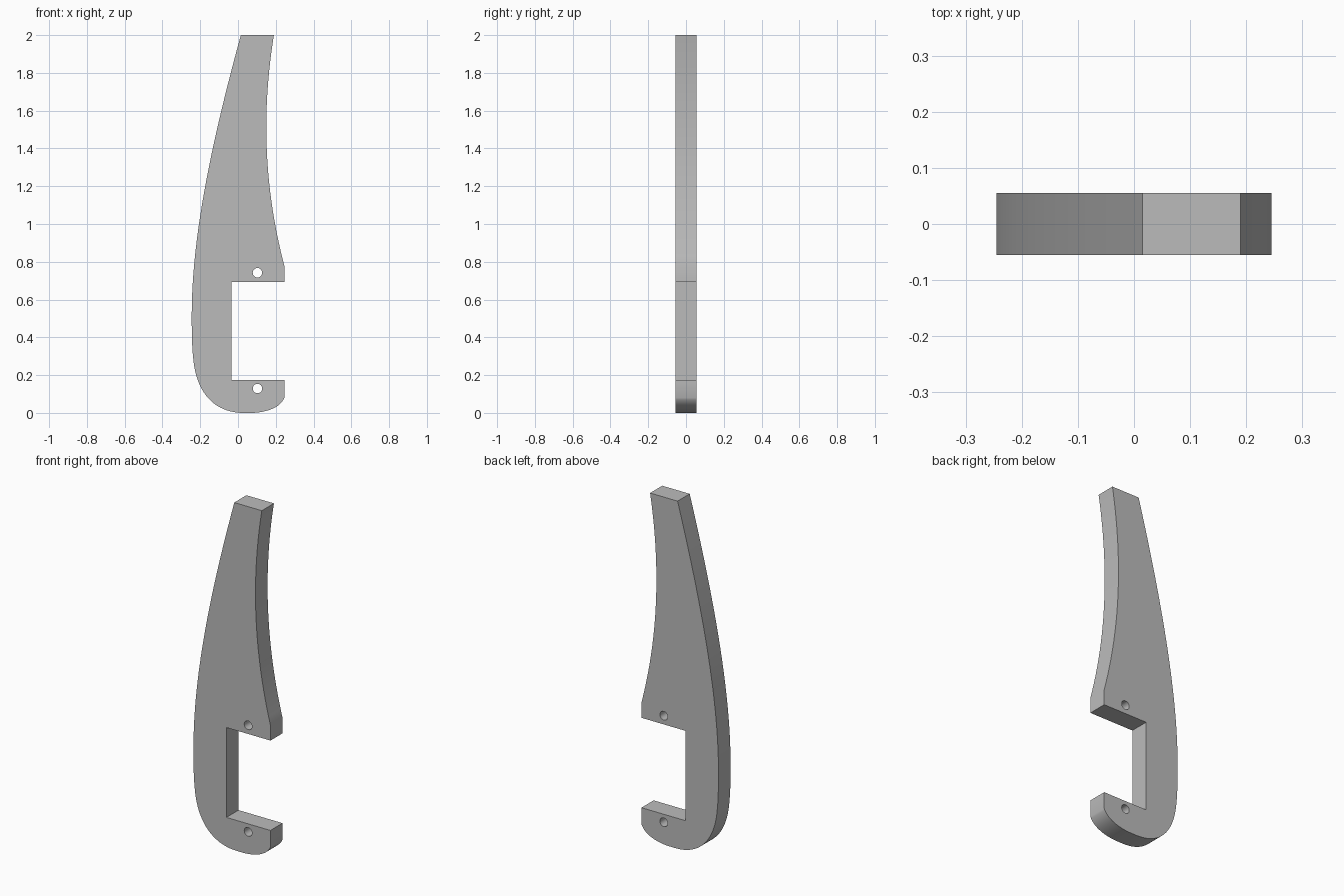
import bpy
import math
from mathutils import Vector
from mathutils.geometry import interpolate_bezier

HALF_THICKNESS = 0.055

cube = bpy.data.objects.get("Cube")
if cube:
    bpy.data.objects.remove(cube, do_unlink=True)


def arc(a, b, c, d, steps=20):
    """Points along a cubic curve in the x-z profile."""
    return interpolate_bezier(*[Vector(p) for p in (a, b, c, d)], steps)


def circle(x, z, radius, sides=24):
    angles = [math.tau * i / sides for i in range(sides)]
    return [(x + radius * math.cos(t), z + radius * math.sin(t)) for t in angles]


# Outer profile: curved back, rounded foot, square jaw, hollow front edge
outline = []
outline += arc((0.015, 2), (-0.13, 1.47), (-0.245, 0.95), (-0.245, 0.52), 32)
outline += arc((-0.245, 0.52), (-0.245, 0.43), (-0.245, 0.35), (-0.235, 0.27), 8)[1:]
outline += arc((-0.235, 0.27), (-0.215, 0.10), (-0.12, 0), (0.03, 0), 24)[1:]
outline += arc((0.08, 0), (0.16, 0.005), (0.225, 0.03), (0.245, 0.08), 16)
outline += [(0.245, 0.175), (-0.035, 0.175), (-0.035, 0.692), (0.245, 0.692)]
outline += arc((0.245, 0.78), (0.122, 1.25), (0.135, 1.66), (0.19, 2), 32)

# Pin holes above and below the jaw
loops = [outline, circle(0.103, 0.742, 0.025), circle(0.103, 0.129, 0.025)]

# Filled, extruded profile
curve = bpy.data.curves.new("handle_profile", "CURVE")
curve.dimensions = "2D"
curve.fill_mode = "BOTH"
curve.extrude = HALF_THICKNESS
for loop in loops:
    spline = curve.splines.new("POLY")
    spline.points.add(len(loop) - 1)
    for point, co in zip(spline.points, loop):
        point.co = (co[0], co[1], 0, 1)
    spline.use_cyclic_u = True

# Convert to a mesh and stand it upright
handle = bpy.data.objects.new("notched_handle", curve)
bpy.context.collection.objects.link(handle)
handle.rotation_euler.x = math.pi / 2
bpy.ops.object.select_all(action="DESELECT")
handle.select_set(True)
bpy.context.view_layer.objects.active = handle
bpy.ops.object.convert(target="MESH")
bpy.ops.object.transform_apply(location=False, rotation=True, scale=False)

# Weld the caps to the walls
bpy.ops.object.mode_set(mode="EDIT")
bpy.ops.mesh.select_all(action="SELECT")
bpy.ops.mesh.remove_doubles(threshold=0.0005)
bpy.ops.mesh.normals_make_consistent(inside=False)
bpy.ops.object.mode_set(mode="OBJECT")
bpy.ops.object.shade_smooth_by_angle(angle=math.radians(30))

# Plain grey finish
grey = bpy.data.materials.new("plain_grey")
grey.use_nodes = True
colour = (0.5, 0.5, 0.5, 1)
grey.diffuse_color = colour
grey.node_tree.nodes["Principled BSDF"].inputs["Base Color"].default_value = colour
handle.data.materials.clear()
handle.data.materials.append(grey)
